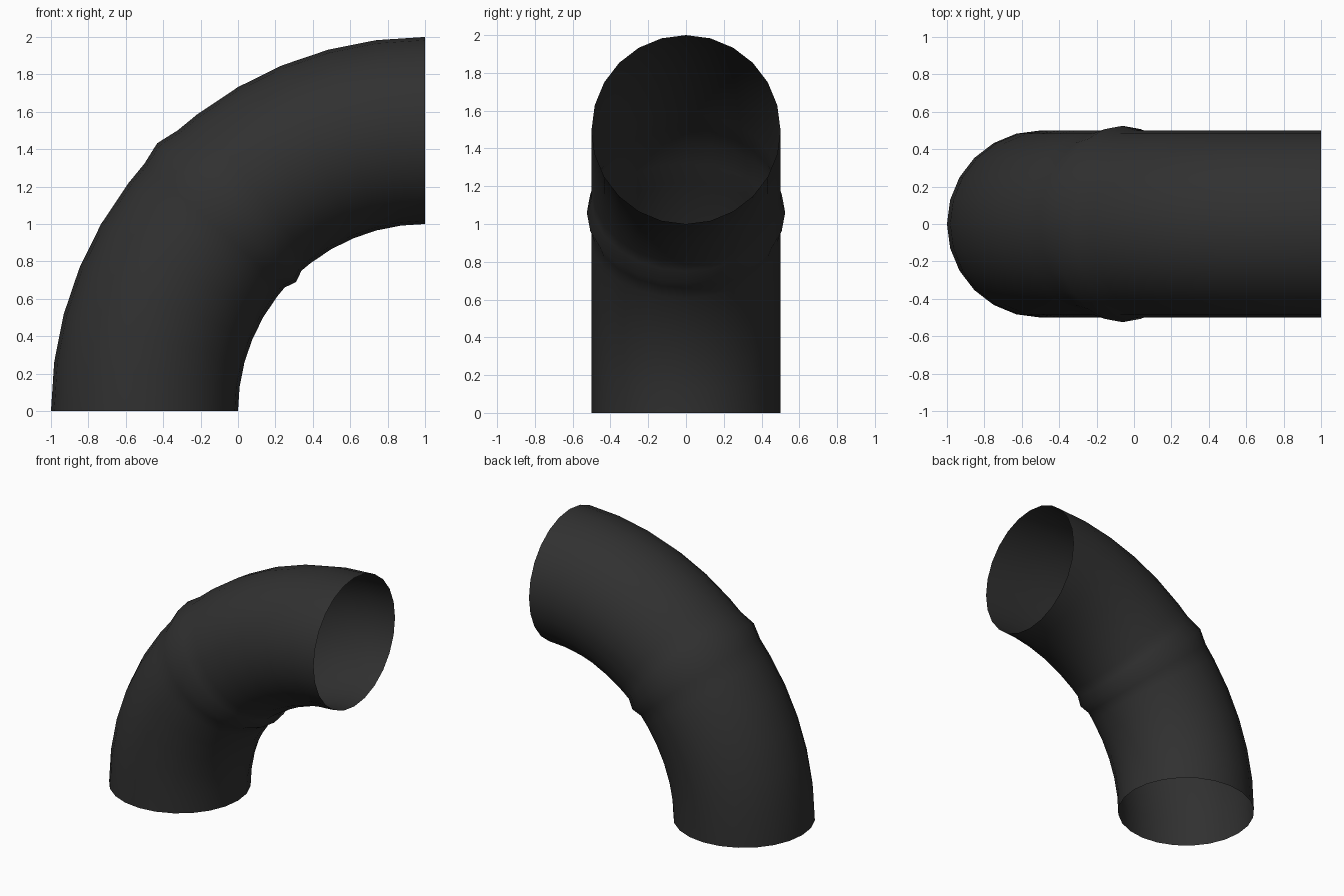
import bpy, bmesh, math

if "Cube" in bpy.data.objects:
    bpy.data.objects.remove(bpy.data.objects["Cube"])

SIDES = 24        # sides of the round tube
BEND_R = 1.5      # bend radius about the point (1, 0, 0)
TUBE_R = 0.5

# one colour
dark = bpy.data.materials.new("dark grey")
dark.diffuse_color = (0.03, 0.03, 0.03, 1)
dark.use_nodes = True
dark.node_tree.nodes["Principled BSDF"].inputs["Base Color"].default_value = dark.diffuse_color

# rings along the 90 degree bend, with a raised seam in the middle
stations = [(7.5 * i, TUBE_R) for i in range(13) if i != 6]
stations += [(41.35, TUBE_R), (45, TUBE_R + 0.025), (48.65, TUBE_R)]
stations.sort()

bm = bmesh.new()
rings = []
for deg, r in stations:
    a = math.radians(deg)
    ring = []
    for k in range(SIDES):
        t = 2 * math.pi * k / SIDES
        d = BEND_R + r * math.cos(t)
        ring.append(bm.verts.new((1 - d * math.cos(a), r * math.sin(t), d * math.sin(a))))
    rings.append(ring)

# open-ended tube wall, normals facing outward
for lo, hi in zip(rings, rings[1:]):
    for k in range(SIDES):
        n = (k + 1) % SIDES
        face = bm.faces.new((lo[k], hi[k], hi[n], lo[n]))
        face.smooth = True

mesh = bpy.data.meshes.new("pipe_elbow")
bm.to_mesh(mesh)
bm.free()
mesh.materials.append(dark)
elbow = bpy.data.objects.new("pipe_elbow", mesh)
bpy.context.collection.objects.link(elbow)
